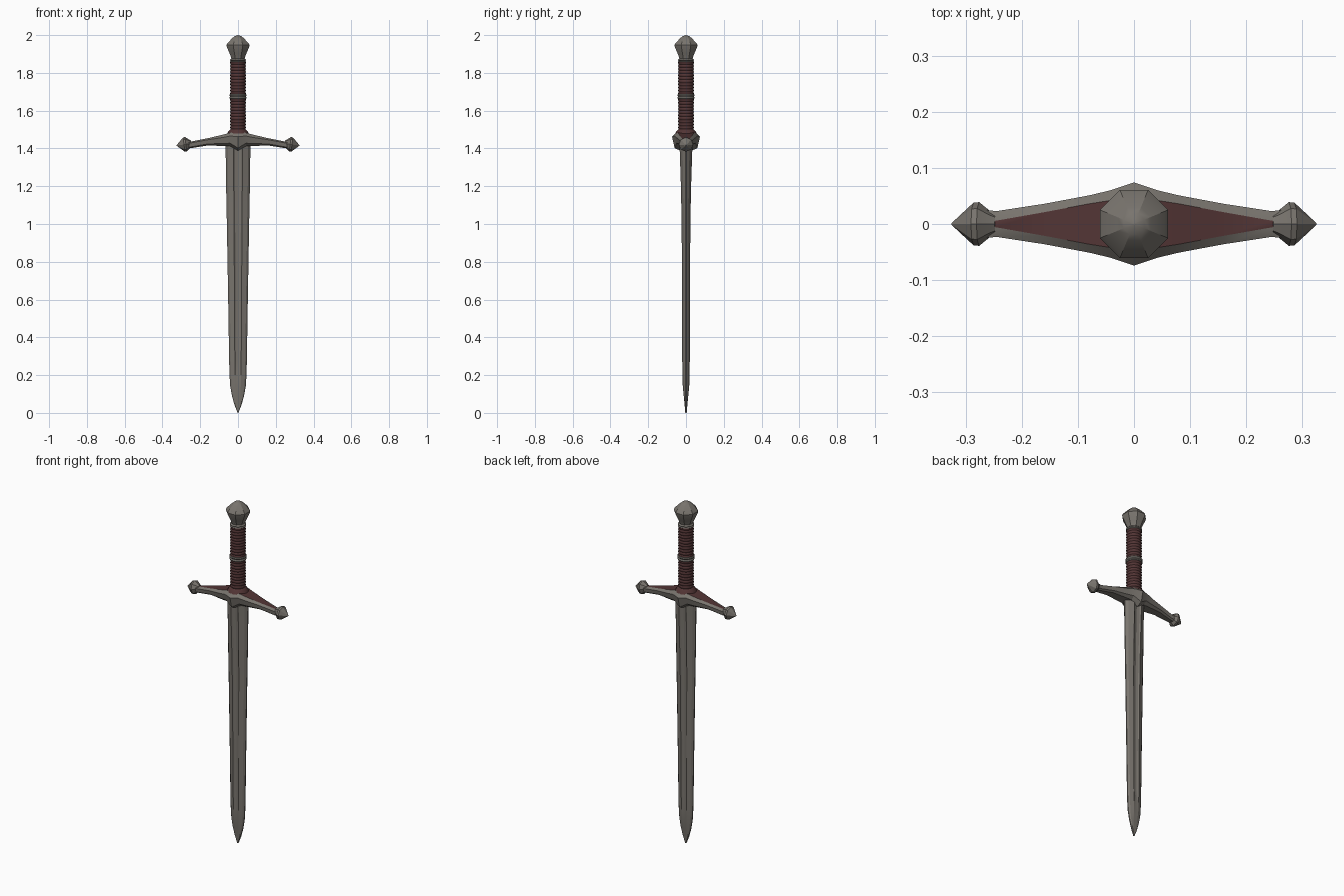
import bpy, bmesh, math
from mathutils import Matrix, Vector

if "Cube" in bpy.data.objects:
    bpy.data.objects.remove(bpy.data.objects["Cube"])


def material(name, rgb):
    m = bpy.data.materials.new(name)
    m.diffuse_color = (*rgb, 1)
    m.use_nodes = True
    m.node_tree.nodes["Principled BSDF"].inputs["Base Color"].default_value = m.diffuse_color
    return m


steel = material("aged steel", (0.19, 0.175, 0.155))
leather = material("dark red leather", (0.085, 0.035, 0.035))


def loft(name, rings, mats, angle=25, rule=None):
    """Skin a list of equal-length point rings, capping both ends."""
    bm = bmesh.new()
    vr = [[bm.verts.new(p) for p in r] for r in rings]
    n = len(vr[0])
    for a, b in zip(vr, vr[1:]):
        for i in range(n):
            j = (i + 1) % n
            bm.faces.new((a[i], a[j], b[j], b[i]))
    bm.faces.new(vr[0])
    bm.faces.new(vr[-1])
    bmesh.ops.remove_doubles(bm, verts=bm.verts, dist=1e-5)
    bmesh.ops.recalc_face_normals(bm, faces=bm.faces)
    if rule:
        for f in bm.faces:
            f.material_index = rule(f)
    me = bpy.data.meshes.new(name)
    bm.to_mesh(me)
    bm.free()
    ob = bpy.data.objects.new(name, me)
    bpy.context.collection.objects.link(ob)
    for m in mats:
        me.materials.append(m)
    bpy.ops.object.select_all(action='DESELECT')
    ob.select_set(True)
    bpy.context.view_layer.objects.active = ob
    bpy.ops.object.shade_smooth_by_angle(angle=math.radians(angle))
    return ob


def lathe(name, profile, sides, mat, angle=25, turn=0.0, place=Matrix()):
    rings = [[place @ Vector((r * math.cos(turn + i * math.tau / sides),
                              r * math.sin(turn + i * math.tau / sides), z))
              for i in range(sides)] for r, z in profile]
    return loft(name, rings, [mat], angle)


# Blade: bevelled edges, two ridges and a central fuller that fades near the tip
def blade_ring(z, w, t, g):
    half = [(w, 0.003), (w * 0.82, t * 0.45 + 0.003), (w * 0.36, t),
            (w * 0.25, t * (1 - g * 0.6)), (0, t * (1 - g))]
    front = half + [(-x, y) for x, y in reversed(half[:-1])]
    pts = front + [(x, -y) for x, y in reversed(front)]
    return [(x, y, z) for x, y in pts]


blade = [(0.0, 0.002, 0.002, 0), (0.04, 0.018, 0.007, 0), (0.09, 0.032, 0.012, 0),
         (0.14, 0.041, 0.017, 0), (0.2, 0.045, 0.019, 0.1), (0.28, 0.047, 0.020, 0.4),
         (0.6, 0.052, 0.021, 0.4), (1.0, 0.059, 0.023, 0.4), (1.2, 0.063, 0.027, 0.35),
         (1.44, 0.066, 0.035, 0.3)]
loft("blade", [blade_ring(*b) for b in blade], [steel], 12)

# Crossguard: x, then (y, z) for top edge, outer rim, lower rim and underside
guard = [(0.0, (0.05, 1.487), (0.074, 1.462), (0.060, 1.402), (0.03, 1.388)),
         (0.042, (0.042, 1.483), (0.060, 1.466), (0.050, 1.428), (0.03, 1.412)),
         (0.08, (0.036, 1.473), (0.051, 1.458), (0.044, 1.426), (0.028, 1.413)),
         (0.16, (0.021, 1.454), (0.036, 1.446), (0.031, 1.424), (0.020, 1.416)),
         (0.245, (0.006, 1.437), (0.023, 1.430), (0.021, 1.409), (0.012, 1.402)),
         (0.275, (0.003, 1.437), (0.026, 1.430), (0.024, 1.408), (0.012, 1.400))]


def guard_ring(sec, s):
    x, half = sec[0] * s, sec[1:]
    return [(x, y, z) for y, z in half] + [(x, -y, z) for y, z in reversed(half)]


rings = [guard_ring(g, -1) for g in reversed(guard[1:])] + [guard_ring(g, 1) for g in guard]
loft("crossguard", rings, [steel, leather], 22,
     lambda f: 1 if f.normal.z > 0.8 and abs(f.calc_center_median().y) < 0.003 else 0)

# Faceted knobs at the guard ends, tilted slightly downwards
for side, label in ((1, "right"), (-1, "left")):
    place = Matrix.Translation((side * 0.282, 0, 1.421)) @ Matrix.Rotation(side * math.radians(97), 4, 'Y')
    lathe("guard_knob_" + label,
          [(0.017, -0.036), (0.023, -0.026), (0.039, -0.006), (0.038, 0.004), (0.002, 0.043)],
          8, steel, 20, 0, place)

# Grip: wrapped leather with fine ridges and a flared foot
profile = [(0.058, 1.478), (0.052, 1.488), (0.045, 1.497)]
wraps = 22
for i in range(wraps):
    z = 1.503 + i * 0.0163
    profile += [(0.0385, z), (0.0412, z + 0.005), (0.0412, z + 0.011)]
profile.append((0.038, 1.866))
lathe("leather_grip", profile, 20, leather, 50)

# Metal bands around the grip
for name, z, h, r in (("middle_band", 1.675, 0.012, 0.046), ("upper_band", 1.864, 0.008, 0.043)):
    lathe(name, [(0.036, z - h - 0.003), (r - 0.003, z - h), (r, z - h * 0.6), (r - 0.004, z),
                 (r, z + h * 0.6), (r - 0.003, z + h), (0.036, z + h + 0.003)], 20, steel, 30)

# Octagonal pommel
lathe("pommel", [(0.034, 1.862), (0.037, 1.876), (0.048, 1.902), (0.064, 1.937), (0.066, 1.947),
                 (0.060, 1.957), (0.032, 1.985), (0.020, 1.994), (0.002, 2.0)],
      8, steel, 22, math.pi / 8)
